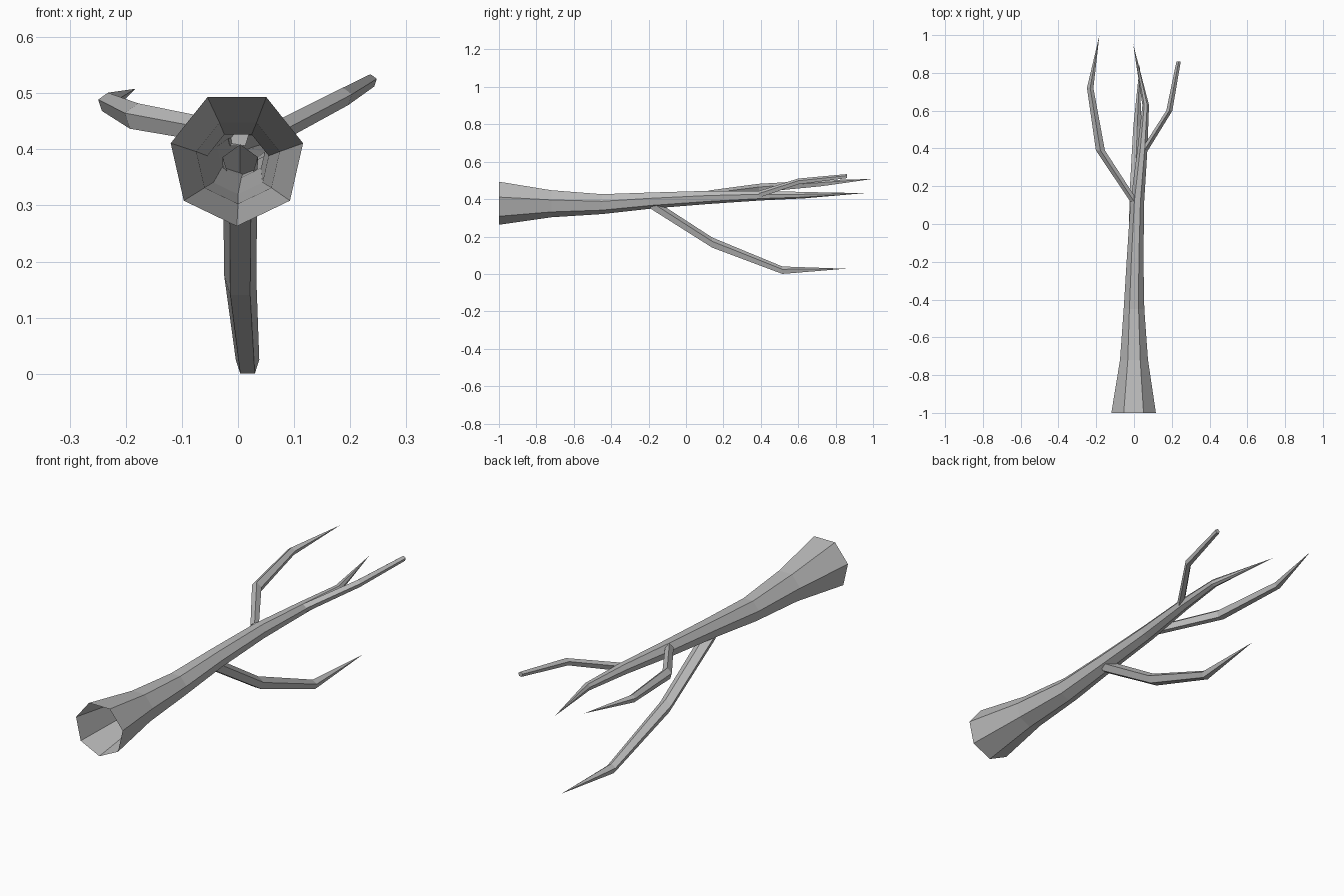
import bpy, bmesh
from math import sin, cos, tau

cube = bpy.data.objects.get("Cube")
if cube:
    bpy.data.objects.remove(cube, do_unlink=True)

# Single bark colour
bark = bpy.data.materials.new("grey bark")
bark.use_nodes = True
colour = (0.5, 0.5, 0.5, 1)
bark.diffuse_color = colour
bark.node_tree.nodes["Principled BSDF"].inputs["Base Color"].default_value = colour


def limb(name, sides, up, rings, tip=None):
    """Tapered faceted tube through rings (x, y, z, radius), open at its base.
    It ends in a point at tip, or in a flat cap without one."""
    bm = bmesh.new()
    loops = []
    for x, y, z, r in rings:
        loops.append([bm.verts.new((x + r * sin(tau * i / sides), y,
                                    z + up * r * cos(tau * i / sides)))
                      for i in range(sides)])
    for a, b in zip(loops, loops[1:]):
        for i in range(sides):
            j = (i + 1) % sides
            bm.faces.new((a[i], a[j], b[j], b[i]))
    end = loops[-1]
    if tip:
        point = bm.verts.new(tip)
        for i in range(sides):
            bm.faces.new((end[i], end[(i + 1) % sides], point))
    else:
        bm.faces.new(end)
    # Make the outside of the tube face outward
    if up < 0:
        bmesh.ops.reverse_faces(bm, faces=bm.faces[:])
    mesh = bpy.data.meshes.new(name)
    bm.to_mesh(mesh)
    bm.free()
    mesh.materials.append(bark)
    obj = bpy.data.objects.new(name, mesh)
    bpy.context.scene.collection.objects.link(obj)
    return obj


# Hollow trunk lying along y, with a flared open base
limb("trunk", 7, -1, [
    (-0.002, -1.0, 0.384, 0.121),
    (0, -0.72, 0.379, 0.076),
    (0, -0.45, 0.376, 0.056),
    (0.006, -0.18, 0.395, 0.045),
    (0.018, 0.12, 0.411, 0.037),
    (0.045, 0.4, 0.42, 0.027),
    (0.062, 0.63, 0.422, 0.018)], tip=(-0.005, 0.955, 0.432))

# Branch bending down to the ground
limb("lower_branch", 5, 1, [
    (0.004, -0.19, 0.376, 0.033),
    (0.004, 0.14, 0.165, 0.03),
    (0.017, 0.515, 0.018, 0.022)], tip=(0.032, 0.855, 0.028))

# Side branch with a pointed end
limb("right_branch", 5, 1, [
    (0, 0.12, 0.424, 0.022),
    (-0.178, 0.39, 0.457, 0.025),
    (-0.232, 0.72, 0.483, 0.018)], tip=(-0.183, 1.0, 0.508))

# Side branch with a blunt end
limb("left_branch", 5, 1, [
    (0.055, 0.39, 0.424, 0.02),
    (0.187, 0.6, 0.493, 0.017),
    (0.236, 0.86, 0.522, 0.012)])
